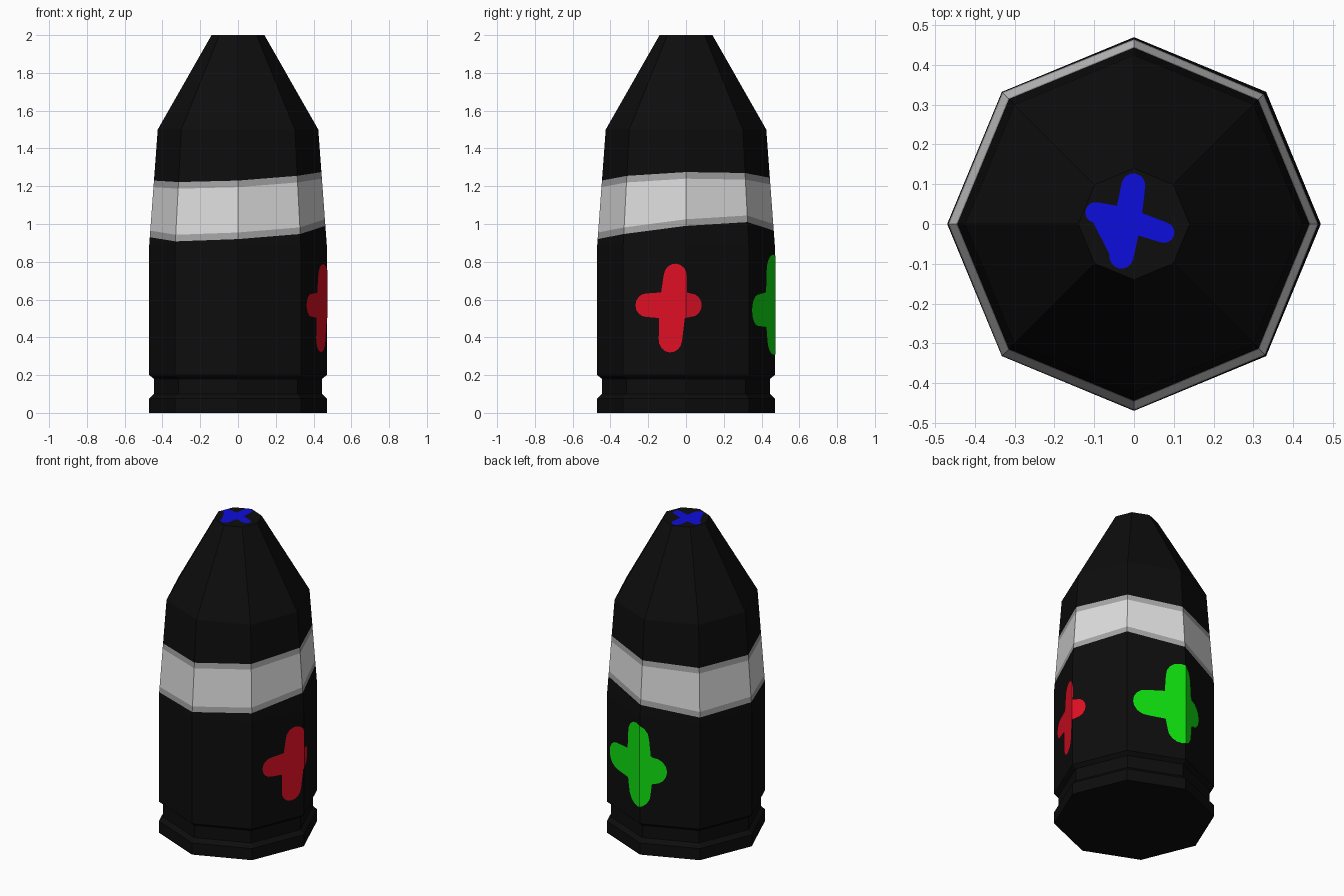
import bpy, bmesh, math
from mathutils import Vector

if "Cube" in bpy.data.objects:
    bpy.data.objects.remove(bpy.data.objects["Cube"])

def material(name, rgb):
    m = bpy.data.materials.new(name)
    m.diffuse_color = (*rgb, 1)
    m.use_nodes = True
    m.node_tree.nodes["Principled BSDF"].inputs["Base Color"].default_value = m.diffuse_color
    return m

black = material("black", (0.004, 0.004, 0.004))
light = material("light grey", (0.72, 0.72, 0.72))
grey = material("mid grey", (0.38, 0.38, 0.38))
red = material("red", (0.75, 0.005, 0.018))
green = material("green", (0.005, 0.75, 0.005))
blue = material("blue", (0.004, 0.004, 0.72))

SIDES, R = 8, 0.47

def finish(bm, name, mats):
    me = bpy.data.meshes.new(name)
    bm.to_mesh(me)
    bm.free()
    for m in mats:
        me.materials.append(m)
    ob = bpy.data.objects.new(name, me)
    bpy.context.collection.objects.link(ob)
    return ob

# Octagonal shell body, with an uneven painted band between two wavy edges
band_low = [0.99, 1.01, 0.965, 0.92, 0.93, 0.908, 0.92, 0.947]
band_high = [1.275, 1.27, 1.245, 1.23, 1.23, 1.222, 1.23, 1.255]

def taper(z):
    return R - 0.045 * max(0, z - 0.89) / 0.61

def level(r, z):
    return [(r, z)] * SIDES

def wavy(heights, shift):
    return [(taper(z + shift), z + shift) for z in heights]

rings = [level(R, 0), level(R, 0.075), level(0.445, 0.1), level(0.445, 0.18),
         level(R, 0.2), level(R, 0.89),
         wavy(band_low, 0), wavy(band_low, 0.035),
         wavy(band_high, -0.035), wavy(band_high, 0),
         level(0.425, 1.5), level(0.14, 2)]
band_colour = {6: 2, 7: 1, 8: 2}

bm = bmesh.new()
loops = []
for ring in rings:
    loops.append([bm.verts.new((r * math.cos(i * math.tau / SIDES),
                                r * math.sin(i * math.tau / SIDES), z))
                  for i, (r, z) in enumerate(ring)])
for k in range(len(loops) - 1):
    a, b = loops[k], loops[k + 1]
    for i in range(SIDES):
        j = (i + 1) % SIDES
        f = bm.faces.new((a[i], a[j], b[j], b[i]))
        f.material_index = band_colour.get(k, 0)
bm.faces.new(loops[0][::-1])
bm.faces.new(loops[-1])
finish(bm, "shell_body", [black, light, grey])

# Round-ended painted cross: tips run right, top, left, bottom
def cross(name, mat, centre, tips, widths, place):
    c = Vector(centre)
    tips = [Vector(t) for t in tips]
    dirs = [(t - c).normalized() for t in tips]
    pts = []
    for i in range(4):
        d, w = dirs[i], widths[i % 2]
        n = Vector((-d.y, d.x))
        for k in range(9):
            t = math.pi * (k / 8 - 0.5)
            pts.append(tips[i] - d * w + (d * math.cos(t) + n * math.sin(t)) * w)
        # inner corner towards the next arm
        pts.append(c + d * widths[(i + 1) % 2] * 1.1 + dirs[(i + 1) % 4] * w * 1.1)
    bm = bmesh.new()
    bm.faces.new([bm.verts.new((p.x, p.y, 0)) for p in pts])
    bmesh.ops.triangulate(bm, faces=bm.faces[:])
    # split along the body corner so the paint can fold over it
    bmesh.ops.bisect_plane(bm, geom=bm.verts[:] + bm.edges[:] + bm.faces[:],
                           plane_co=(0, 0, 0), plane_no=(1, 0, 0))
    for v in bm.verts:
        v.co = place(v.co.x, v.co.y)
    finish(bm, name, [mat])

def on_corner(deg):
    def rim(a):
        return Vector((math.cos(a), math.sin(a), 0)) * (R + 0.004)
    a = math.radians(deg)
    step = math.tau / SIDES
    def place(s, z):
        side = (rim(a + math.copysign(step, s)) - rim(a)).normalized()
        return rim(a) + side * abs(s) + Vector((0, 0, z))
    return place

cross("red_mark", red, (-0.075, 0.57),
      [(0.09, 0.57), (-0.055, 0.79), (-0.29, 0.57), (-0.095, 0.32)],
      (0.062, 0.067), on_corner(0))
cross("green_mark", green, (-0.03, 0.55),
      [(0.165, 0.55), (-0.035, 0.84), (-0.325, 0.54), (-0.02, 0.305)],
      (0.085, 0.09), on_corner(90))
cross("blue_mark", blue, (-0.015, 0.01),
      [(0.1, -0.03), (0.003, 0.127), (-0.122, 0.035), (-0.037, -0.112)],
      (0.026, 0.03), lambda x, y: Vector((x, y, 2.002)))
